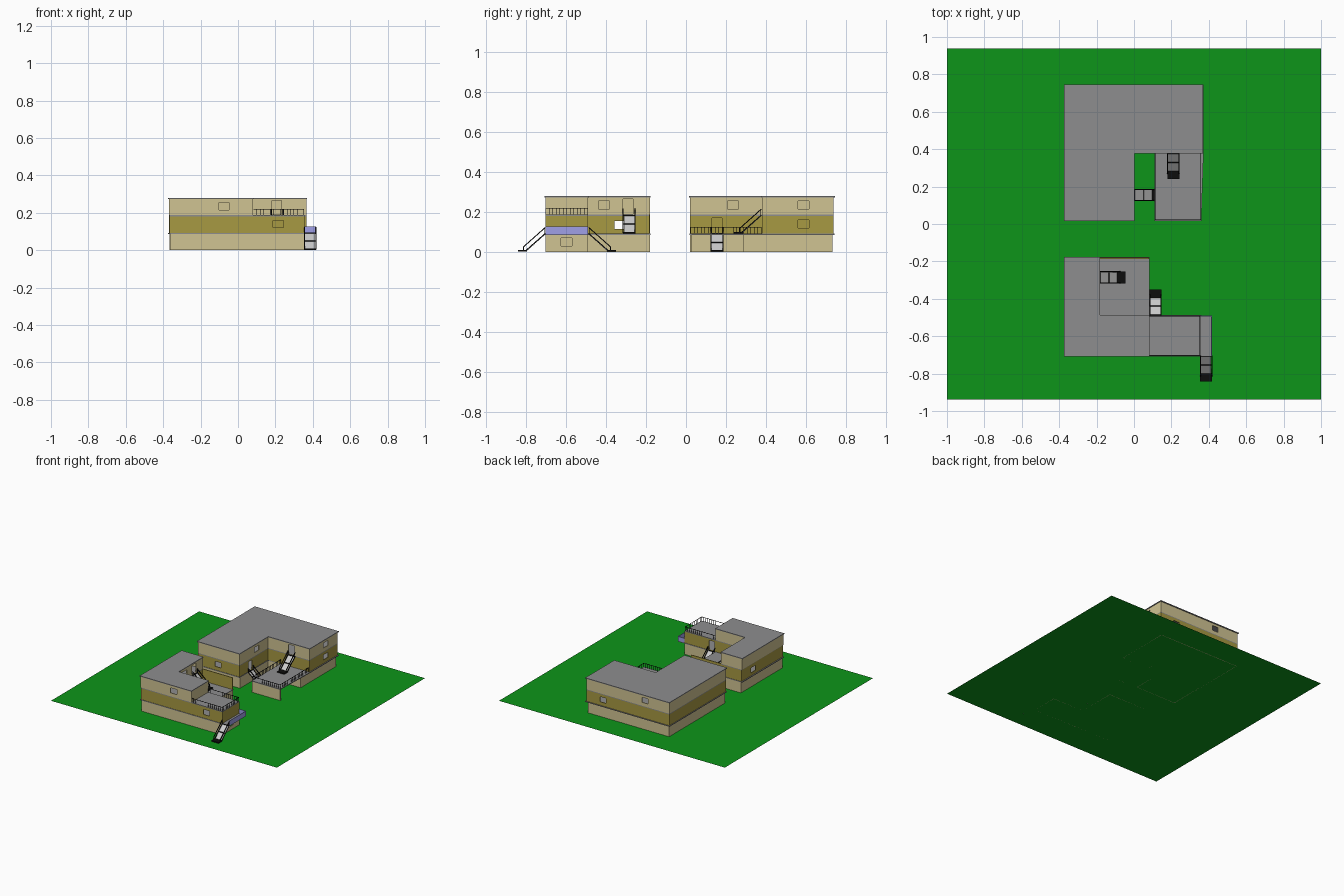
import bpy, bmesh, math
from mathutils import Matrix, Vector

if "Cube" in bpy.data.objects:
    bpy.data.objects.remove(bpy.data.objects["Cube"])


def material(name, r, g, b):
    m = bpy.data.materials.new(name)
    m.diffuse_color = (r, g, b, 1)
    m.use_nodes = True
    m.node_tree.nodes["Principled BSDF"].inputs["Base Color"].default_value = m.diffuse_color
    return m


GREEN = material("grass", 0.004, 0.30, 0.010)
TAN = material("tan_wall", 0.63, 0.55, 0.29)
OLIVE = material("olive_wall", 0.39, 0.32, 0.055)
BLUE = material("blue_panel", 0.35, 0.35, 0.80)
BLACK = material("black_metal", 0.004, 0.004, 0.004)
GREY = material("roof_grey", 0.27, 0.27, 0.275)
STEP = material("step_grey", 0.55, 0.55, 0.55)


def finish(bm, name, mat):
    bmesh.ops.recalc_face_normals(bm, faces=bm.faces)
    me = bpy.data.meshes.new(name)
    bm.to_mesh(me)
    bm.free()
    ob = bpy.data.objects.new(name, me)
    bpy.context.collection.objects.link(ob)
    if mat:
        me.materials.append(mat)
    return ob


def add_box(bm, lo, hi):
    lo, hi = Vector(lo), Vector(hi)
    size = hi - lo
    bmesh.ops.create_cube(bm, size=1, matrix=Matrix.Translation((lo + hi) / 2) @ Matrix.Diagonal((*size, 1)))


def boxes(name, mat, items):
    bm = bmesh.new()
    for lo, hi in items:
        add_box(bm, lo, hi)
    return finish(bm, name, mat)


def add_bar(bm, a, b, w):
    a, b = Vector(a), Vector(b)
    d = b - a
    rot = d.to_track_quat('Z', 'Y').to_matrix().to_4x4()
    bmesh.ops.create_cube(bm, size=1, matrix=Matrix.Translation((a + b) / 2) @ rot @ Matrix.Diagonal((w, w, d.length, 1)))


def slab(name, pts, z, t=0.006, mat=GREY):
    bm = bmesh.new()
    f = bm.faces.new([bm.verts.new((x, y, z - t)) for x, y in pts])
    r = bmesh.ops.extrude_face_region(bm, geom=[f])
    bmesh.ops.translate(bm, vec=(0, 0, t), verts=[v for v in r["geom"] if isinstance(v, bmesh.types.BMVert)])
    return finish(bm, name, mat)


def storey(name, mat, pts, z0, z1, openings=()):
    """Hollow thin walls around a counter-clockwise outline, with openings (x, y, z, axis, width, height)."""
    bm = bmesh.new()
    lo = [bm.verts.new((x, y, z0)) for x, y in pts]
    hi = [bm.verts.new((x, y, z1)) for x, y in pts]
    for i in range(len(pts)):
        j = (i + 1) % len(pts)
        bm.faces.new((lo[i], lo[j], hi[j], hi[i]))
    me = bpy.data.meshes.new(name)
    bm.to_mesh(me)
    bm.free()
    me.materials.append(mat)
    ob = bpy.data.objects.new(name, me)
    bpy.context.collection.objects.link(ob)
    s = ob.modifiers.new("thickness", 'SOLIDIFY')
    s.thickness, s.offset, s.use_even_offset = 0.006, -1, True
    if openings:
        cuts = []
        for x, y, z, axis, w, h in openings:
            half = Vector((0.02, w / 2, h / 2) if axis == 'x' else (w / 2, 0.02, h / 2))
            c = Vector((x, y, z))
            cuts.append((c - half, c + half))
        cutter = boxes(name + "_cutter", mat, cuts)
        cutter.hide_render = True
        cutter.hide_set(True)
        cutter.display_type = 'WIRE'
        b = ob.modifiers.new("openings", 'BOOLEAN')
        b.object, b.operation, b.solver = cutter, 'DIFFERENCE', 'EXACT'


def win(x, y, z, axis):
    return (x, y, z, axis, 0.055, 0.04)


def door(x, y, floor, axis):
    return (x, y, floor + 0.04, axis, 0.05, 0.075)


def stairs(name, x, y, z, angle, drop=0.09):
    """Flight descending along local +x, with side rails and a dark foot plate."""
    m = Matrix.Translation((x, y, z)) @ Matrix.Rotation(math.radians(angle), 4, 'Z')
    bm = bmesh.new()
    for i in range(2):
        a, b = i / 2 + 0.02, i / 2 + 0.48
        prof = [(0.1 * t, drop * (1 - t) + o) for t, o in ((a, 0), (b, 0), (b, -0.005), (a, -0.005))]
        rings = [[bm.verts.new((px, s, pz)) for px, pz in prof] for s in (-0.027, 0.027)]
        bm.faces.new(rings[0])
        bm.faces.new(rings[1])
        for k in range(4):
            n = (k + 1) % 4
            bm.faces.new((rings[0][k], rings[0][n], rings[1][n], rings[1][k]))
    finish(bm, name + "_treads", STEP).data.transform(m)
    bm = bmesh.new()
    add_box(bm, (0.092, -0.032, -0.002), (0.138, 0.032, 0.006))
    for s in (-0.03, 0.03):
        add_bar(bm, (0, s, drop), (0.1, s, 0.002), 0.005)
        add_bar(bm, (0, s, drop + 0.03), (0.11, s, 0.022), 0.005)
        add_bar(bm, (0.11, s, 0.022), (0.11, s, 0.004), 0.004)
        add_bar(bm, (0.003, s, drop - 0.005), (0.003, s, drop + 0.03), 0.004)
    for t in (0.02, 0.5, 0.96):
        add_bar(bm, (0.1 * t, -0.03, drop * (1 - t)), (0.1 * t, 0.03, drop * (1 - t)), 0.005)
    finish(bm, name + "_frame", BLACK).data.transform(m)


def railing(name, path, z, h=0.032):
    bm = bmesh.new()
    for (ax, ay), (bx, by) in zip(path, path[1:]):
        add_bar(bm, (ax, ay, z + h), (bx, by, z + h), 0.003)
        n = max(1, round(math.hypot(bx - ax, by - ay) / 0.018))
        for i in range(n + 1):
            px, py = ax + (bx - ax) * i / n, ay + (by - ay) * i / n
            add_bar(bm, (px, py, z), (px, py, z + h), 0.002)
    finish(bm, name, BLACK)


Z1, Z2, Z3 = 0.092, 0.187, 0.28

# Lawn: a single flat sheet
bm = bmesh.new()
bm.faces.new([bm.verts.new(p) for p in ((-1, -0.937, 0), (1, -0.937, 0), (1, 0.937, 0), (-1, 0.937, 0))])
finish(bm, "lawn", GREEN)

# South building
s_ground = [(-0.36, -0.705), (0.355, -0.705), (0.355, -0.49), (0.08, -0.49), (0.08, -0.18), (-0.36, -0.18)]
s_mid = [(-0.365, -0.705), (0.355, -0.705), (0.355, -0.49), (-0.185, -0.49), (-0.185, -0.18), (-0.365, -0.18)]
s_top = [(-0.37, -0.705), (0.08, -0.705), (0.08, -0.49), (-0.185, -0.49), (-0.185, -0.18), (-0.37, -0.18)]
storey("south_ground_walls", TAN, s_ground, 0.0, Z1 - 0.006, [win(0.355, -0.6, 0.05, 'x')])
storey("south_middle_walls", OLIVE, s_mid, Z1, Z2 - 0.006,
       [win(0.215, -0.705, 0.14, 'y'), win(-0.185, -0.33, 0.135, 'x'), win(-0.365, -0.33, 0.135, 'x'),
        door(0.115, -0.49, Z1, 'y')])
storey("south_top_walls", TAN, s_top, Z2, Z3 - 0.005,
       [win(-0.075, -0.705, 0.235, 'y'), win(-0.185, -0.41, 0.235, 'x'), door(-0.185, -0.29, Z2, 'x')])
slab("south_terrace_floor", [(-0.373, -0.708), (0.36, -0.708), (0.36, -0.487), (0.083, -0.487),
                             (0.083, -0.177), (-0.373, -0.177)], Z1)
slab("south_deck_floor", s_mid, Z2)
slab("south_roof", [(-0.375, -0.708), (0.083, -0.708), (0.083, -0.487), (-0.182, -0.487),
                    (-0.182, -0.177), (-0.375, -0.177)], Z3)
boxes("terrace_screen_wall", OLIVE, [((-0.185, -0.186, Z1), (0.08, -0.18, Z2))])
railing("south_deck_railing", [(0.083, -0.702), (0.352, -0.702), (0.352, -0.493), (0.083, -0.493)], Z2)

# Side balcony with blue parapet
boxes("balcony_floor", GREY, [((0.355, -0.705, Z1 - 0.006), (0.415, -0.49, Z1))])
boxes("balcony_parapet", BLUE, [((0.412, -0.705, 0.088), (0.416, -0.49, 0.127)),
                                ((0.355, -0.494, 0.088), (0.412, -0.49, 0.127))])
stairs("balcony_stairs", 0.386, -0.705, 0.003, -90)
stairs("south_yard_stairs", 0.115, -0.488, 0.003, 90)
stairs("south_terrace_stairs", -0.183, -0.285, Z1 + 0.003, 0)

# North building
n_ground = [(-0.365, 0.025), (0, 0.025), (0, 0.38), (0.11, 0.38), (0.11, 0.285), (0.355, 0.285),
            (0.355, 0.735), (-0.365, 0.735)]
n_upper = [(-0.37, 0.02), (0, 0.02), (0, 0.38), (0.365, 0.38), (0.365, 0.74), (-0.37, 0.74)]
storey("north_ground_walls", TAN, n_ground, 0.0, Z1 - 0.006)
storey("north_middle_walls", OLIVE, n_upper, Z1, Z2 - 0.006,
       [win(-0.19, 0.02, 0.14, 'y'), win(0.365, 0.59, 0.14, 'x'), win(0.216, 0.74, 0.14, 'y'),
        door(0, 0.155, Z1, 'x')])
storey("north_top_walls", TAN, n_upper, Z2, Z3 - 0.005,
       [win(0, 0.235, 0.235, 'x'), win(0.365, 0.59, 0.235, 'x'), win(-0.155, 0.74, 0.235, 'y'),
        door(0.208, 0.38, Z2, 'y')])
slab("north_first_floor", [(-0.375, 0.017), (0.003, 0.017), (0.003, 0.38), (0.11, 0.38), (0.11, 0.017),
                           (0.36, 0.017), (0.372, 0.38), (0.372, 0.745), (-0.375, 0.745)], Z1)
slab("north_second_floor", n_upper, Z2)
slab("north_roof", [(-0.375, 0.015), (0.003, 0.015), (0.003, 0.378), (0.37, 0.378), (0.37, 0.747),
                    (-0.375, 0.747)], Z3)
boxes("deck_support_wall", TAN, [((0.11, 0.02, 0.0), (0.36, 0.027, Z1 - 0.006))])
railing("north_deck_railing", [(0.113, 0.378), (0.113, 0.023), (0.357, 0.023), (0.357, 0.378)], Z1)
stairs("north_yard_stairs", 0.002, 0.155, 0.003, 0)
stairs("north_deck_stairs", 0.21, 0.378, Z1 + 0.003, -90)
